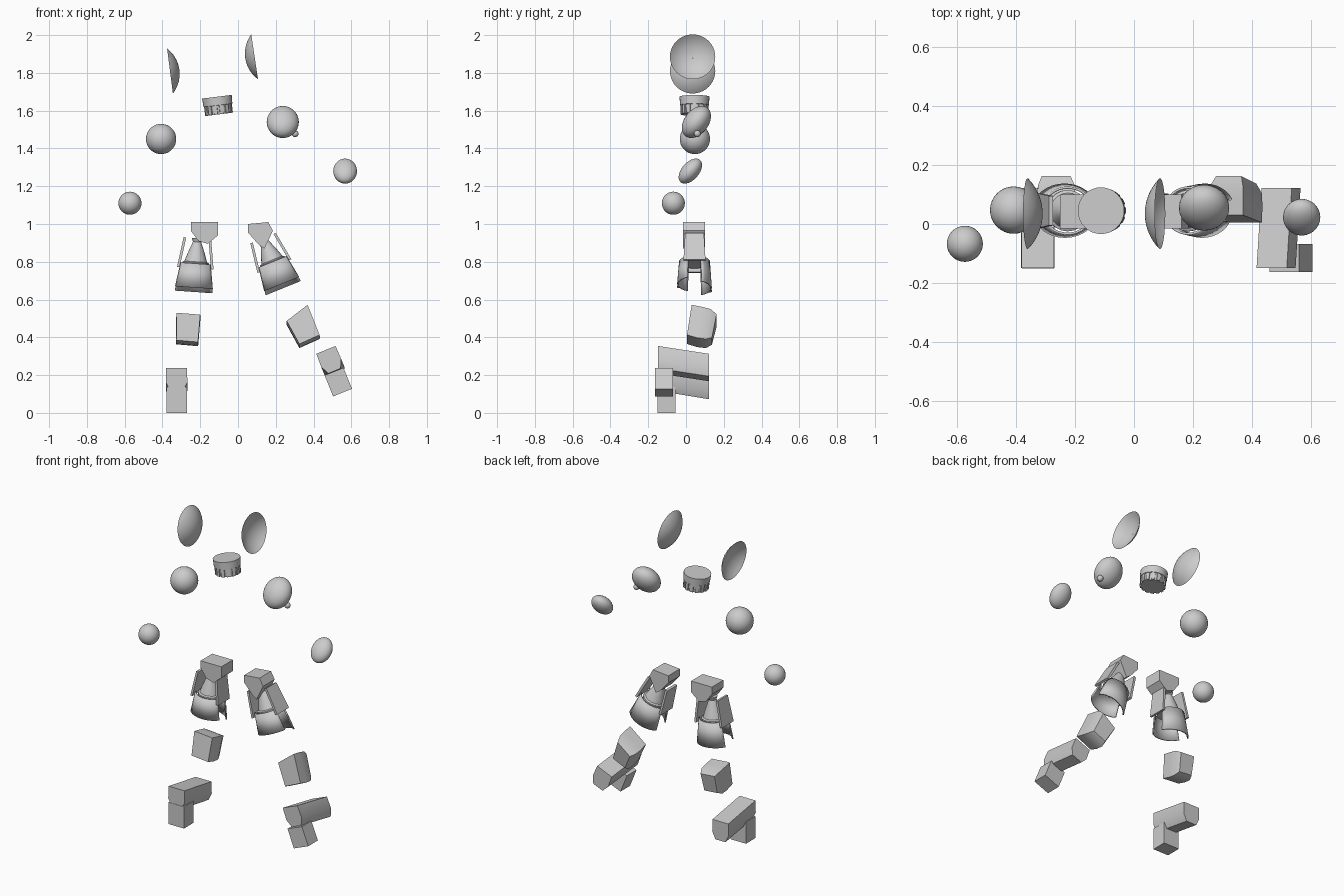
import bpy, bmesh
from math import sin, cos, pi, radians
from mathutils import Matrix, Vector

if "Cube" in bpy.data.objects:
    bpy.data.objects.remove(bpy.data.objects["Cube"])


def finish(name, bm, mat=Matrix(), smooth=35):
    bmesh.ops.transform(bm, matrix=mat, verts=bm.verts)
    bmesh.ops.recalc_face_normals(bm, faces=bm.faces)
    me = bpy.data.meshes.new(name)
    bm.to_mesh(me)
    bm.free()
    ob = bpy.data.objects.new(name, me)
    bpy.context.collection.objects.link(ob)
    bpy.ops.object.select_all(action='DESELECT')
    bpy.context.view_layer.objects.active = ob
    ob.select_set(True)
    bpy.ops.object.shade_smooth_by_angle(angle=radians(smooth))
    return ob


def loft(name, rings, mat=Matrix(), closed=True, caps=True, smooth=35):
    bm = bmesh.new()
    rows = [[bm.verts.new(p) for p in r] for r in rings]
    n = len(rows[0])
    for a, b in zip(rows, rows[1:]):
        for i in range(n if closed else n - 1):
            j = (i + 1) % n
            bm.faces.new((a[i], a[j], b[j], b[i]))
    if caps:
        bm.faces.new(rows[0])
        bm.faces.new(rows[-1])
    return finish(name, bm, mat, smooth)


def lathe(name, profile, mat, segs=32, caps=True):
    rings = [[(r * cos(2 * pi * i / segs), r * sin(2 * pi * i / segs), h)
              for i in range(segs)] for r, h in profile]
    return loft(name, rings, mat, caps=caps)


def ball(name, c, size, tilt=0):
    bm = bmesh.new()
    bmesh.ops.create_uvsphere(bm, u_segments=32, v_segments=20, radius=1)
    m = Matrix.Translation(c) @ Matrix.Rotation(radians(tilt), 4, 'X') @ Matrix.Diagonal((*size, 1))
    return finish(name, bm, m, 60)


def prism(name, sections):
    # each section: y value (or list of y per corner) and a list of (x, z)
    rings = []
    for y, pts in sections:
        ys = y if isinstance(y, (list, tuple)) else [y] * len(pts)
        rings.append([(p[0], yy, p[1]) for p, yy in zip(pts, ys)])
    return loft(name, rings)


def aim(c, d):
    return Matrix.Translation(c) @ Vector(d).to_track_quat('Z', 'Y').to_matrix().to_4x4()


# Ears: shallow open bowls facing away from each other
R = (0.12 ** 2 + 0.05 ** 2) / 0.1
bowl = []
for k in range(11):
    r = max(0.12 * (1 - k / 10), 0.001)
    bowl.append((r, (R * R - r * r) ** 0.5 - (R - 0.05)))
lathe("ear_left", bowl, aim((-0.36, 0.035, 1.81), (0.24, 0, 0.031)), 40, False)
lathe("ear_right", bowl, aim((0.088, 0.035, 1.885), (-0.24, 0, -0.036)), 40, False)

# Neck: cap above a ring of ribs
nm = Matrix.Translation((-0.106, 0.045, 1.627)) @ Matrix.Rotation(radians(-7), 4, 'Y')
lathe("neck", [(0.067, -0.047), (0.07, 0), (0.077, 0.002), (0.079, 0.047)], nm)
for i in range(14):
    bm = bmesh.new()
    bmesh.ops.create_cube(bm, size=1)
    finish("neck_rib", bm, nm @ Matrix.Rotation(2 * pi * i / 14, 4, 'Z')
           @ Matrix.Translation((0.068, 0, -0.022)) @ Matrix.Diagonal((0.012, 0.02, 0.048, 1)))

# Shoulders and elbows
ball("shoulder_left", (-0.407, 0.047, 1.45), (0.08,) * 3)
ball("shoulder_right", (0.237, 0.055, 1.54), (0.085, 0.064, 0.095), -38)
ball("shoulder_right_nub", (0.302, 0.06, 1.478), (0.018,) * 3)
ball("elbow_left", (-0.572, -0.067, 1.11), (0.061,) * 3)
ball("elbow_right", (0.567, 0.023, 1.28), (0.063, 0.046, 0.078), -41)

# Hip blocks
left_hip = [(-0.25, 1.01), (-0.106, 1.01), (-0.106, 0.94), (-0.16, 0.895), (-0.21, 0.91), (-0.25, 0.965)]
right_hip = [(0.053, 1.0), (0.16, 1.01), (0.185, 0.965), (0.14, 0.87), (0.11, 0.89), (0.053, 0.955)]
for nm_, pts in (("hip_left", left_hip), ("hip_right", right_hip)):
    prism(nm_, [(-0.015, pts), (0.1, pts)])


# Thigh armour: cone, side plates, curved front and back shells
def shell(name, mat, a0, a1, z0, z1):
    def ring(t):
        w, d = 0.085 + 0.022 * t, 0.078 + 0.01 * t
        z = z0 + (z1 - z0) * t
        return [(w * cos(a), d * sin(a), z) for a in
                (radians(a0 + (a1 - a0) * i / 12) for i in range(13))]
    ob = loft(name, [ring(0), ring(1)], mat, closed=False, caps=False)
    s = ob.modifiers.new("thickness", 'SOLIDIFY')
    s.thickness = 0.008
    s.offset = 0


for side, x, a in (("left", -0.215, 4), ("right", 0.133, -22)):
    m = Matrix.Translation((x, 0.045, 0.925)) @ Matrix.Rotation(radians(a), 4, 'Y')
    lathe("thigh_cone_" + side, [(0.03, 0.0), (0.022, -0.02), (0.045, -0.08),
                                 (0.06, -0.125), (0.07, -0.13), (0.07, -0.145)], m, 20)
    shell("thigh_front_" + side, m, -155, -25, -0.135, -0.262)
    shell("thigh_back_" + side, m, 25, 155, -0.135, -0.285)
    for s in (-1, 1):
        rings = []
        for z, cx, w in ((0, 0.066, 0.05), (-0.16, 0.09, 0.058)):
            rings.append([(s * (cx + 0.007), -w, z), (s * (cx + 0.007), w, z),
                          (s * (cx - 0.007), w, z), (s * (cx - 0.007), -w, z)])
        loft("thigh_side_" + side, rings, m)


# Knees: flat front, bulging back
def knee(name, q, y_top, y_bot):
    cx = sum(p[0] for p in q) / 4
    cz = sum(p[1] for p in q) / 4

    def grow(f, dz=0):
        return [(cx + (p[0] - cx) * f, cz + (p[1] - cz) * f + dz) for p in q]
    yf = [y_top, y_top, y_bot, y_bot]
    prism(name, [(yf, grow(1)), ([y + 0.055 for y in yf], grow(1.03, -0.014)),
                 ([y + 0.1 for y in yf], grow(1.0, -0.022)),
                 ([y + 0.132 for y in yf], grow(0.78, -0.025))])


knee("knee_left", [(-0.325, 0.53), (-0.2, 0.52), (-0.212, 0.375), (-0.327, 0.385)], 0.03, 0.005)
knee("knee_right", [(0.258, 0.487), (0.368, 0.572), (0.432, 0.413), (0.325, 0.365)], 0.03, 0.005)


# Feet: long hexagonal bar sloping down to the back, with a toe block under its front
def foot(side, c, a, toe_c, toe_h):
    def turn(center, pts):
        ca, sa = cos(radians(a)), sin(radians(a))
        return [(center[0] + x * ca + z * sa, center[1] - x * sa + z * ca) for x, z in pts]
    hexa = [(-0.055, 0.06), (0.055, 0.06), (0.057, -0.015), (0.035, -0.06), (-0.035, -0.06), (-0.057, -0.015)]
    back = [(p[0], p[1] - 0.045) for p in hexa]
    prism("foot_bar_" + side, [(-0.148, turn(c, hexa)), (0.122, turn(c, back))])
    h = toe_h / 2
    box = [(-0.054, h), (0.054, h), (0.054, -h), (-0.054, -h)]
    y0 = -0.15 if side == "left" else -0.163
    prism("toe_" + side, [(y0, turn(toe_c, box)), (y0 + 0.095, turn(toe_c, box))])


foot("left", (-0.325, 0.177), 0, (-0.325, 0.068), 0.136)
foot("right", (0.488, 0.278), -22, (0.531, 0.163), 0.12)
